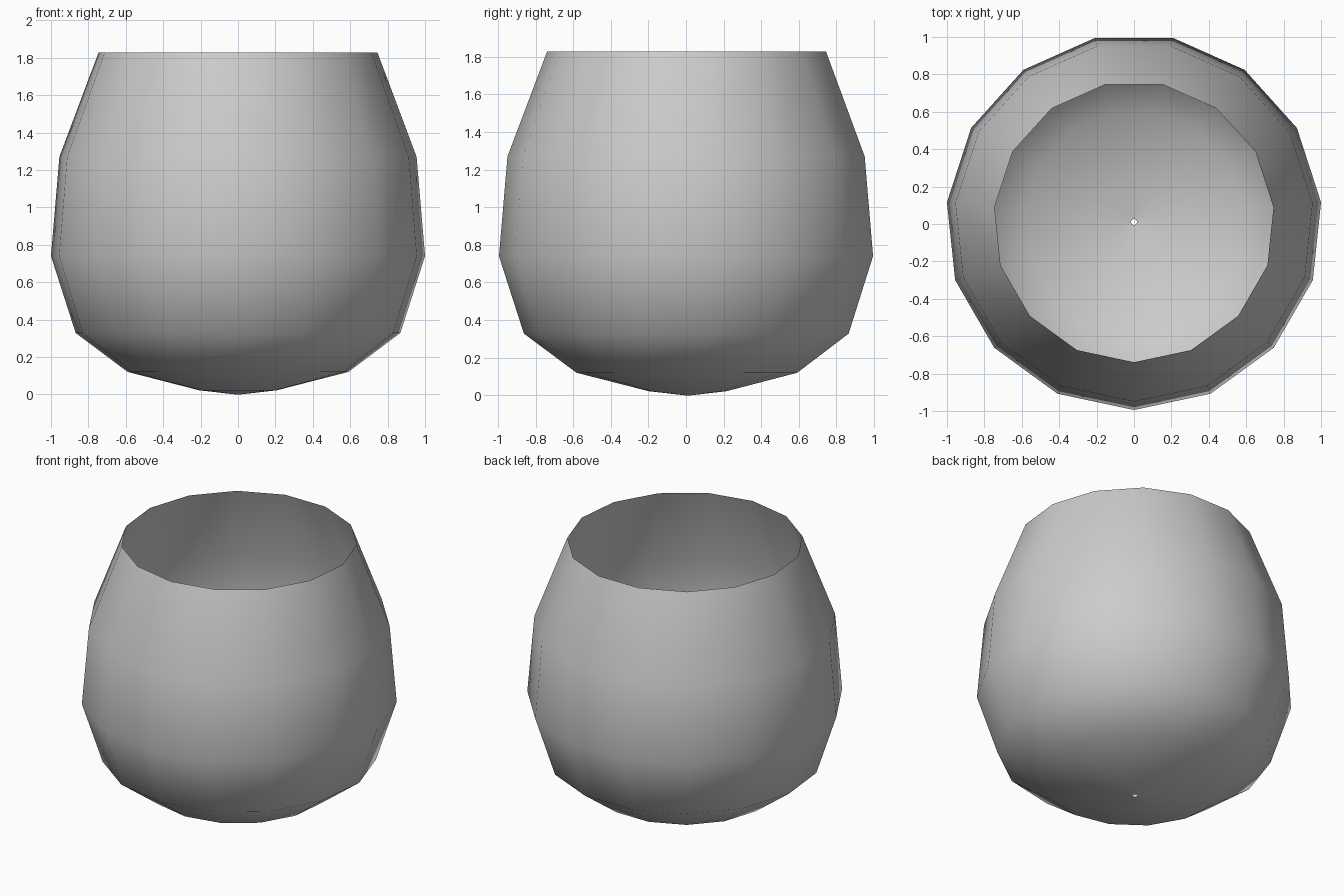
import bpy, bmesh
from math import radians, cos, sin

if "Cube" in bpy.data.objects:
    bpy.data.objects.remove(bpy.data.objects["Cube"])

SIDES = 15
CENTRE_Y = 0.011   # a 15-sided ring is not symmetric in y, so shift to centre its bounds
K = 1 / cos(radians(6))  # half width to corner radius

# (half width, height) from the tiny base hole up to the open rim
profile = [(0.016, 0.0), (0.208, 0.022), (0.59, 0.12), (0.868, 0.328),
           (1.0, 0.74), (0.955, 1.27), (0.746, 1.827)]

# Thin open bowl made of stacked rings
bm = bmesh.new()
rings = []
for w, z in profile:
    ring = []
    for i in range(SIDES):
        a = radians(-90 + i * 360 / SIDES)
        ring.append(bm.verts.new((w * K * cos(a), w * K * sin(a) + CENTRE_Y, z)))
    rings.append(ring)
for low, high in zip(rings, rings[1:]):
    for i in range(SIDES):
        j = (i + 1) % SIDES
        bm.faces.new((low[i], low[j], high[j], high[i])).smooth = True

mesh = bpy.data.meshes.new("bowl")
bm.to_mesh(mesh)
bm.free()
bowl = bpy.data.objects.new("bowl", mesh)
bpy.context.collection.objects.link(bowl)
